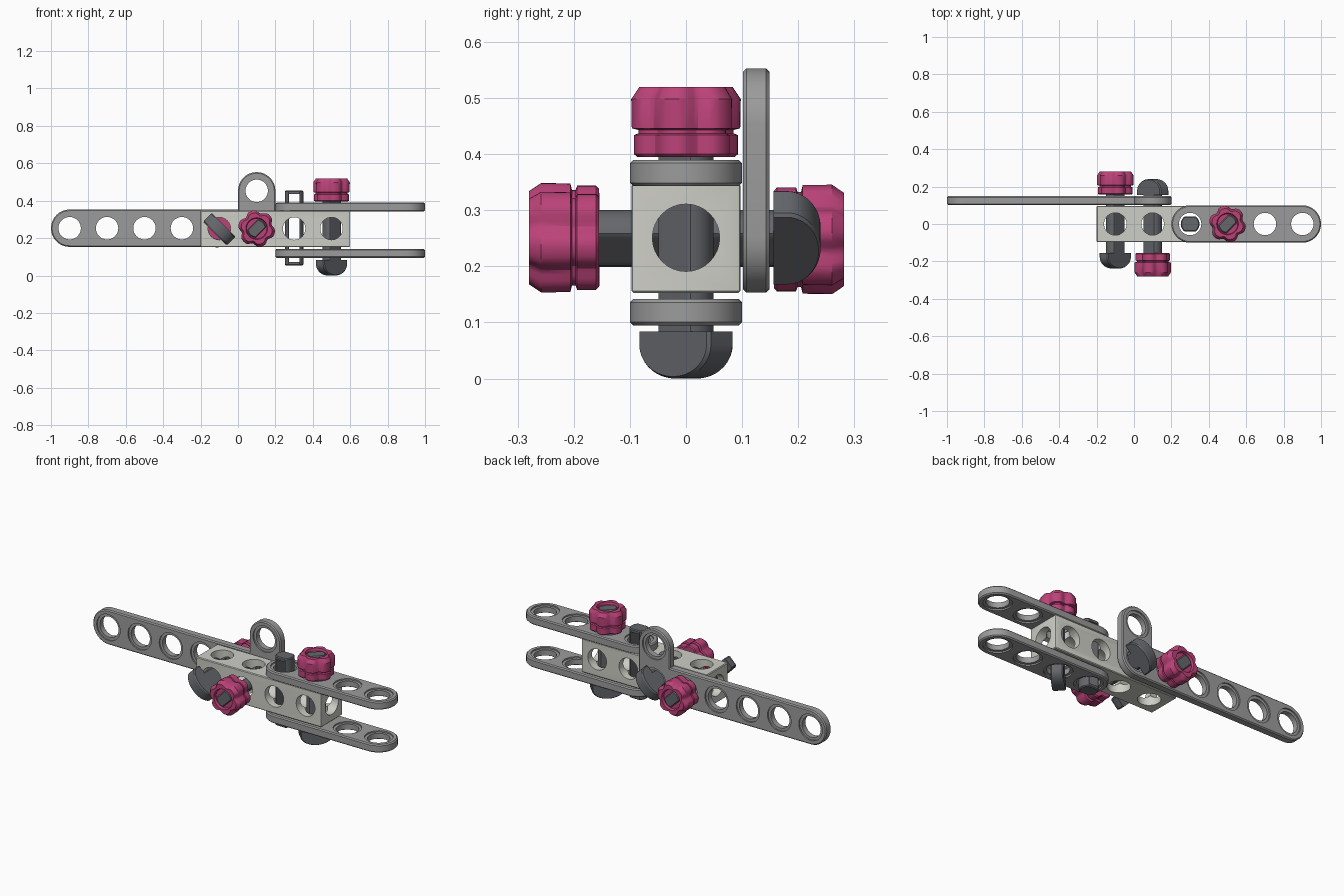
import bpy, bmesh
from math import sin, cos, pi, radians
from mathutils import Vector, Matrix

if "Cube" in bpy.data.objects:
    bpy.data.objects.remove(bpy.data.objects["Cube"])


def material(name, rgb):
    m = bpy.data.materials.new(name)
    m.diffuse_color = (*rgb, 1)
    m.use_nodes = True
    m.node_tree.nodes["Principled BSDF"].inputs["Base Color"].default_value = m.diffuse_color
    return m


PINK = material("pink_plastic", (0.50, 0.055, 0.19))
DARK = material("dark_grey", (0.13, 0.135, 0.15))
GREY = material("mid_grey", (0.33, 0.33, 0.33))
PALE = material("pale_grey", (0.62, 0.62, 0.57))
ZC = 0.251            # height of the central axis
HOLE = 0.06


def loft(bm, rings):
    """Skin a list of equal-length point rings and cap both ends."""
    vs = [[bm.verts.new(p) for p in ring] for ring in rings]
    n = len(vs[0])
    for a, b in zip(vs, vs[1:]):
        for i in range(n):
            bm.faces.new((a[i], a[(i + 1) % n], b[(i + 1) % n], b[i]))
    bm.faces.new(vs[0][::-1])
    bm.faces.new(vs[-1])


def make(name, lofts, mat=None, matrix=Matrix()):
    bm = bmesh.new()
    for rings in lofts:
        loft(bm, rings)
    bmesh.ops.recalc_face_normals(bm, faces=bm.faces)
    bm.transform(matrix)
    me = bpy.data.meshes.new(name)
    bm.to_mesh(me)
    bm.free()
    ob = bpy.data.objects.new(name, me)
    bpy.context.collection.objects.link(ob)
    if mat:
        me.materials.append(mat)
    return ob


def cut(ob, cutters):
    """Subtract the cutters, bake the result, remove the cutters."""
    for c in cutters:
        c.hide_render = True
        mod = ob.modifiers.new("cut", 'BOOLEAN')
        mod.operation, mod.solver, mod.object = 'DIFFERENCE', 'EXACT', c
    dg = bpy.context.evaluated_depsgraph_get()
    me = bpy.data.meshes.new_from_object(ob.evaluated_get(dg))
    ob.modifiers.clear()
    ob.data = me
    for c in cutters:
        bpy.data.objects.remove(c)


def smooth(ob):
    bpy.ops.object.select_all(action='DESELECT')
    ob.select_set(True)
    bpy.context.view_layer.objects.active = ob
    bpy.ops.object.shade_smooth_by_angle(angle=radians(30))


def circle(r, z, x=0, y=0, n=32):
    return [(x + r * cos(2 * pi * i / n), y + r * sin(2 * pi * i / n), z) for i in range(n)]


def outline(arcs, r, z):
    """Outline from arcs (cx, cy, start, end, steps); steps 0 is an inner corner."""
    pts = []
    for cx, cy, a0, a1, n in arcs:
        if n == 0:
            pts.append((cx - r, cy + r, z))
            continue
        for i in range(n + 1):
            a = radians(a0 + (a1 - a0) * i / n)
            pts.append((cx + r * cos(a), cy + r * sin(a), z))
    return pts


def slab(arcs, r, t, c):
    """Chamfered prism of half thickness t."""
    return [outline(arcs, r - c, -t), outline(arcs, r, -t + c),
            outline(arcs, r, t - c), outline(arcs, r - c, t)]


def plate(name, arcs, holes, matrix, t=0.0235):
    ob = make(name, [slab(arcs, 0.1, t, 0.006)], GREY, matrix)
    prof = [(0.075, -t - .01), (0.075, -t + .008), (HOLE, -t + .008),
            (HOLE, t - .008), (0.075, t - .008), (0.075, t + .01)]
    cutter = make("hole_cutter", [[circle(r, z, x, y) for r, z in prof] for x, y in holes],
                  None, matrix)
    cut(ob, [cutter])
    smooth(ob)


# Straight plates above and below the block
bar = [(0.9, 0, -90, 90, 16), (0.3, 0, 90, 270, 16)]
for name, z in (("upper_plate", 0.3665), ("lower_plate", 0.1185)):
    plate(name, bar, [(x, 0) for x in (.3, .5, .7, .9)], Matrix.Translation((0, 0, z)))

# Angled plate standing behind the block
ell = [(-0.9, 0, 90, 270, 16), (0.1, 0, 270, 360, 8), (0.1, 0.2, 0, 180, 16), (0.1, 0, 0, 0, 0)]
plate("angled_plate", ell, [(-.9 + .2 * i, 0) for i in range(6)] + [(0.1, 0.2)],
      Matrix.Translation((0, 0.125, ZC + .002)) @ Matrix.Rotation(pi / 2, 4, 'X'))

# Block drilled along all three axes
b = 0.0975
corners = [(.6 - .006, b - .006, 0, 90, 2), (-.2 + .006, b - .006, 90, 180, 2),
           (-.2 + .006, -b + .006, 180, 270, 2), (.6 - .006, -b + .006, 270, 360, 2)]
block = make("block", [slab(corners, 0.006, b, 0.004)], PALE, Matrix.Translation((0, 0, ZC - .001)))
drill = [[circle(HOLE, -.2, x), circle(HOLE, .2, x)] for x in (-.1, .1, .3, .5)]
up = Matrix.Translation((0, 0, ZC))
cut(block, [make("drill_z", drill, None, up),
            make("drill_y", drill, None, up @ Matrix.Rotation(pi / 2, 4, 'X')),
            make("drill_x", [[circle(HOLE, -.5), circle(HOLE, .9)]], None,
                 up @ Matrix.Rotation(pi / 2, 4, 'Y'))])
smooth(block)


def flatted(r, flat, z, n=40):
    """Round section with two flats."""
    return [(x, max(-flat, min(flat, y)), z) for x, y, _ in circle(r, z, n=n)]


def lobed(r, z, depth=0.17, n=60):
    """Six-lobed section."""
    pts = []
    for i in range(n):
        a = 2 * pi * i / n
        q = r * (1 - depth * (0.5 - 0.5 * cos(6 * a)) ** 2)
        pts.append((q * cos(a), q * sin(a), z))
    return pts


def head_section(s, y):
    pts = [(.09 * s, y, .084), (.09 * s, y, .06)]
    pts += [(.09 * s * cos(t * pi / 18), y, .06 - .06 * s * sin(t * pi / 18)) for t in range(1, 18)]
    return pts + [(-.09 * s, y, .06), (-.09 * s, y, .084)]


def bolt_and_knob(prefix, tip, axis, across):
    """Bolt from its head tip along axis, half-disc head lying along across."""
    z, x = Vector(axis).normalized(), Vector(across).normalized()
    m = Matrix.Translation(tip) @ Matrix((x, z.cross(x), z)).transposed().to_4x4()
    head = [head_section(s, y) for s, y in ((.94, -.033), (1, -.027), (1, .027), (.94, .033))]
    shaft = [flatted(r, f, h) for r, f, h in
             ((.05, .031, .07), (.05, .031, .508), (.045, .026, .514))]
    smooth(make(prefix + "_bolt", [head, shaft], DARK, m))
    knob = [lobed(r, h) for r, h in
            ((.088, .395), (.094, .400), (.094, .434), (.086, .437), (.086, .443),
             (.098, .446), (.099, .498), (.084, .520))]
    knob += [lobed(.058, .520, 0), lobed(.054, .506, 0)]
    smooth(make(prefix + "_knob", [knob], PINK, m))


bolt_and_knob("left", (-.1, -.238, ZC - .003), (0, 1, 0), (1, 0, -1))
bolt_and_knob("middle", (.1, .24, ZC), (0, -1, 0), (1, 0, 1))
bolt_and_knob("upright", (.5, 0, 0), (0, 0, 1), (1, 1, 0))

# Slotted peg through the plates and the block
peg_at = Matrix.Translation((.3, 0, ZC + .003))
peg = make("slotted_peg", [[flatted(r, f, h) for r, f, h in
           ((.045, .035, -.2), (.05, .04, -.195), (.05, .04, .195), (.045, .035, .2))]], DARK, peg_at)
slot = [[(x * .028, y * .2, z) for x, y in ((1, 1), (-1, 1), (-1, -1), (1, -1))] for z in (-.182, .182)]
cut(peg, [make("slot_cutter", [slot], None, peg_at)])
smooth(peg)
